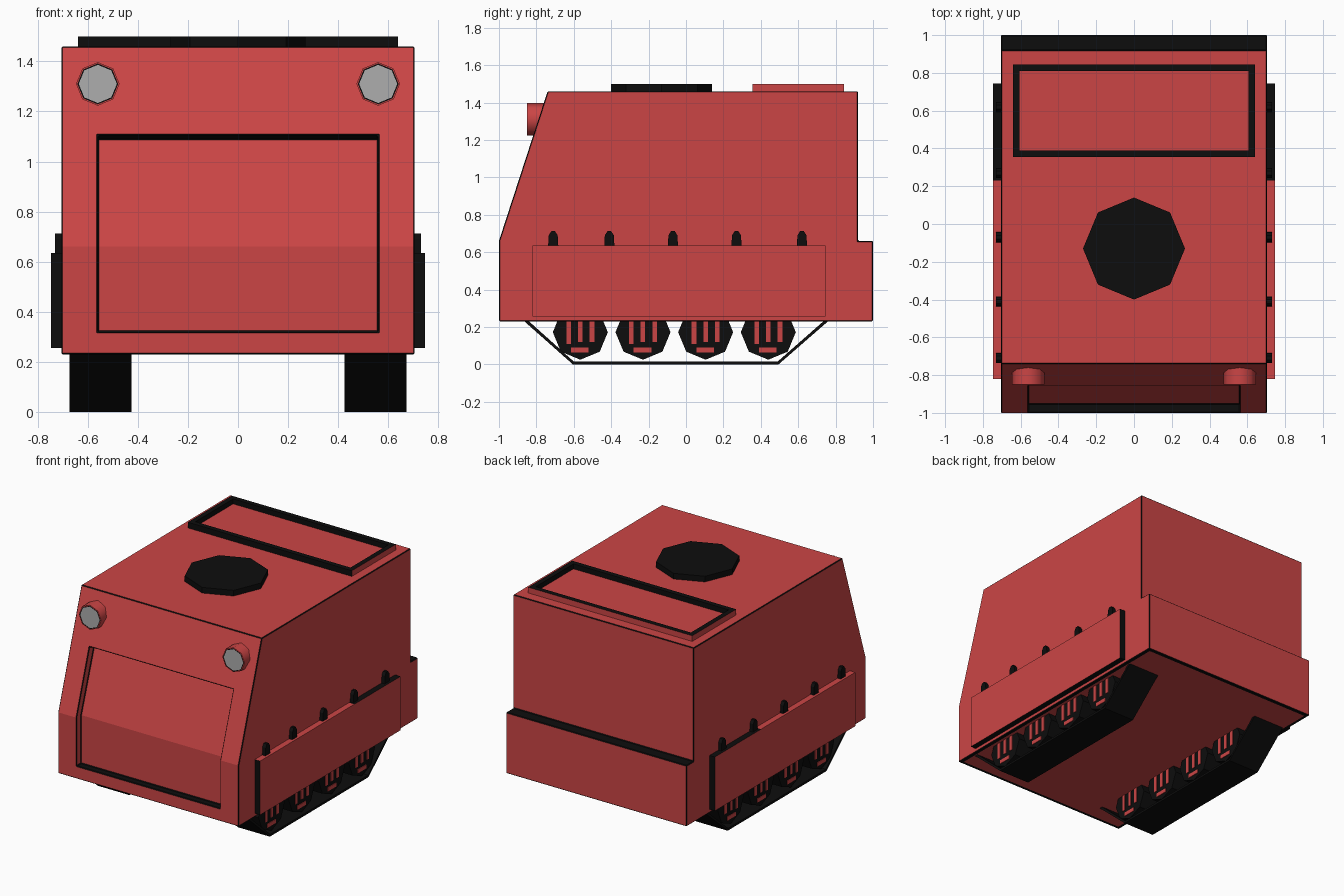
import bpy, bmesh, math
from mathutils import Matrix, Vector

cube = bpy.data.objects.get("Cube")
if cube:
    bpy.data.objects.remove(cube, do_unlink=True)


def material(name, rgb):
    m = bpy.data.materials.new(name)
    m.use_nodes = True
    m.diffuse_color = (*rgb, 1)
    m.node_tree.nodes["Principled BSDF"].inputs["Base Color"].default_value = (*rgb, 1)
    return m


MATS = [material("red paint", (0.6, 0.06, 0.06)),
        material("black trim", (0.004, 0.004, 0.004)),
        material("grey lamp glass", (0.42, 0.42, 0.42))]
RED, BLACK, GREY = range(3)


def finish(name, bm):
    me = bpy.data.meshes.new(name)
    bm.normal_update()
    bm.to_mesh(me)
    bm.free()
    for m in MATS:
        me.materials.append(m)
    ob = bpy.data.objects.new(name, me)
    bpy.context.collection.objects.link(ob)
    return ob


def prism(pts, x0, x1, mat=RED):
    """Side profile of (y, z) points extruded from x0 to x1."""
    bm = bmesh.new()
    face = bm.faces.new([bm.verts.new((x0, y, z)) for y, z in pts])
    res = bmesh.ops.extrude_face_region(bm, geom=[face], use_keep_orig=True)
    moved = [v for v in res["geom"] if isinstance(v, bmesh.types.BMVert)]
    bmesh.ops.translate(bm, vec=(x1 - x0, 0, 0), verts=moved)
    bmesh.ops.recalc_face_normals(bm, faces=bm.faces)
    for f in bm.faces:
        f.material_index = mat
    return bm


def box(x0, x1, y0, y1, z0, z1, mat=RED):
    return prism([(y0, z0), (y1, z0), (y1, z1), (y0, z1)], x0, x1, mat)


def octagon(radius, depth, axis, centre, mat):
    """Eight-sided drum along an axis, with corners on the cross axes."""
    bm = bmesh.new()
    turn = Vector((0, 0, 1)).rotation_difference(Vector(axis)).to_matrix().to_4x4()
    bmesh.ops.create_cone(bm, cap_ends=True, segments=8, radius1=radius, radius2=radius,
                          depth=depth, matrix=Matrix.Translation(centre) @ turn)
    for f in bm.faces:
        f.material_index = mat
    return bm


def inset(bm, faces, width, ring):
    res = bmesh.ops.inset_region(bm, faces=faces, thickness=width, use_even_offset=True)
    for f in res["faces"]:
        f.material_index = ring


# Hull with a recessed front panel and a black rear ledge
bm = prism([(-1, .23), (-1, .66), (-.74, 1.46), (.92, 1.46), (.92, .66), (1, .66), (1, .23)],
           -.705, .705)
for co, no in (((.56, 0, 0), (1, 0, 0)), ((-.56, 0, 0), (1, 0, 0)),
               ((0, 0, .32), (0, 0, 1)), ((0, 0, 1.105), (0, 0, 1))):
    bmesh.ops.bisect_plane(bm, geom=bm.verts[:] + bm.edges[:] + bm.faces[:],
                           plane_co=co, plane_no=no)
bm.normal_update()
panel = []
for f in bm.faces:
    c = f.calc_center_median()
    if f.normal.y < -.5 and abs(c.x) < .55 and .32 < c.z < 1.1:
        panel.append(f)
inset(bm, panel, 0, RED)
for v in {v for f in panel for v in f.verts}:
    v.co += Vector((0, .05, -.015 if v.co.z > .7 else 0))
bm.normal_update()
for f in bm.faces:
    c = f.calc_center_median()
    ledge = f.normal.z > .8 and c.z < 1
    lintel = f.normal.z < -.5 and c.z > 1
    if ledge or lintel:
        f.material_index = BLACK
inset(bm, [f for f in bm.faces if f.normal.z < -.9 and f.calc_center_median().z < .25],
      .025, BLACK)
hull = finish("hull", bm)
edge = hull.modifiers.new("dark edges", "BEVEL")
edge.width = .005
edge.segments = 1
edge.limit_method = "ANGLE"
edge.angle_limit = math.radians(30)
edge.material = BLACK

# Round roof hatch
finish("roof_hatch", octagon(.27, .04, (0, 0, 1), (0, -.13, 1.48), BLACK))

# Rear roof frame with sunken centre
bm = box(-.64, .64, .355, .845, 1.455, 1.5)
bm.normal_update()
top = [f for f in bm.faces if f.normal.z > .9]
for f in bm.faces:
    if f.normal.y < -.9:
        f.material_index = BLACK
inset(bm, top, .035, BLACK)
inset(bm, top, 0, BLACK)
for v in top[0].verts:
    v.co.z = 1.465
finish("roof_frame", bm)

for side, s in (("left", 1), ("right", -1)):
    # Headlamp
    bm = octagon(.087, .15, (0, -1, 0), (s * .56, -.775, 1.31), RED)
    bm.normal_update()
    glass = [f for f in bm.faces if f.normal.y < -.9]
    inset(bm, glass, .005, RED)
    inset(bm, glass, .005, BLACK)
    glass[0].material_index = GREY
    lamp = finish(side + "_headlamp", bm)
    bpy.ops.object.select_all(action="DESELECT")
    lamp.select_set(True)
    bpy.context.view_layer.objects.active = lamp
    bpy.ops.object.shade_smooth_by_angle(angle=math.radians(50))

    # Side skirt: red outside, dark ends, underside and rear of the top edge
    bm = box(s * .70, s * .747, -.82, .745, .255, .635)
    bmesh.ops.bisect_plane(bm, geom=bm.verts[:] + bm.edges[:] + bm.faces[:],
                           plane_co=(0, .23, 0), plane_no=(0, 1, 0))
    bm.normal_update()
    for f in bm.faces:
        rear_top = f.normal.z > .9 and f.calc_center_median().y > .23
        if abs(f.normal.y) > .9 or f.normal.z < -.9 or rear_top:
            f.material_index = BLACK
    finish(side + "_skirt", bm)

    # Skirt hooks
    for i, y in enumerate((-.71, -.41, -.07, .27, .62)):
        hook = [(y - .028, .62), (y + .028, .62), (y + .024, .69),
                (y + .01, .712), (y - .01, .712), (y - .024, .69)]
        finish(f"{side}_hook_{i + 1}", prism(hook, s * .70, s * .73, BLACK))

    # Track belt
    belt = [(-.87, .235), (-.605, 0), (.495, 0), (.765, .235),
            (.74, .235), (.49, .015), (-.6, .015), (-.845, .235)]
    finish(side + "_track", prism(belt, s * .425, s * .672, BLACK))

    # Road wheels with red slots on both faces
    for i in range(4):
        y = -.565 + i * .335
        finish(f"{side}_wheel_{i + 1}",
               octagon(.147, .22, (1, 0, 0), (s * .548, y, .172), BLACK))
        slots = ((-.075, -.05, .11, .23), (-.012, .012, .12, .23),
                 (.05, .075, .12, .23), (-.05, .045, .063, .09))
        for j, (a, b, z0, z1) in enumerate(slots):
            for label, x in (("inner", .434), ("outer", .656)):
                finish(f"{side}_wheel_{i + 1}_{label}_slot_{j + 1}",
                       box(s * x, s * (x + .006), y + a, y + b, z0, z1))
